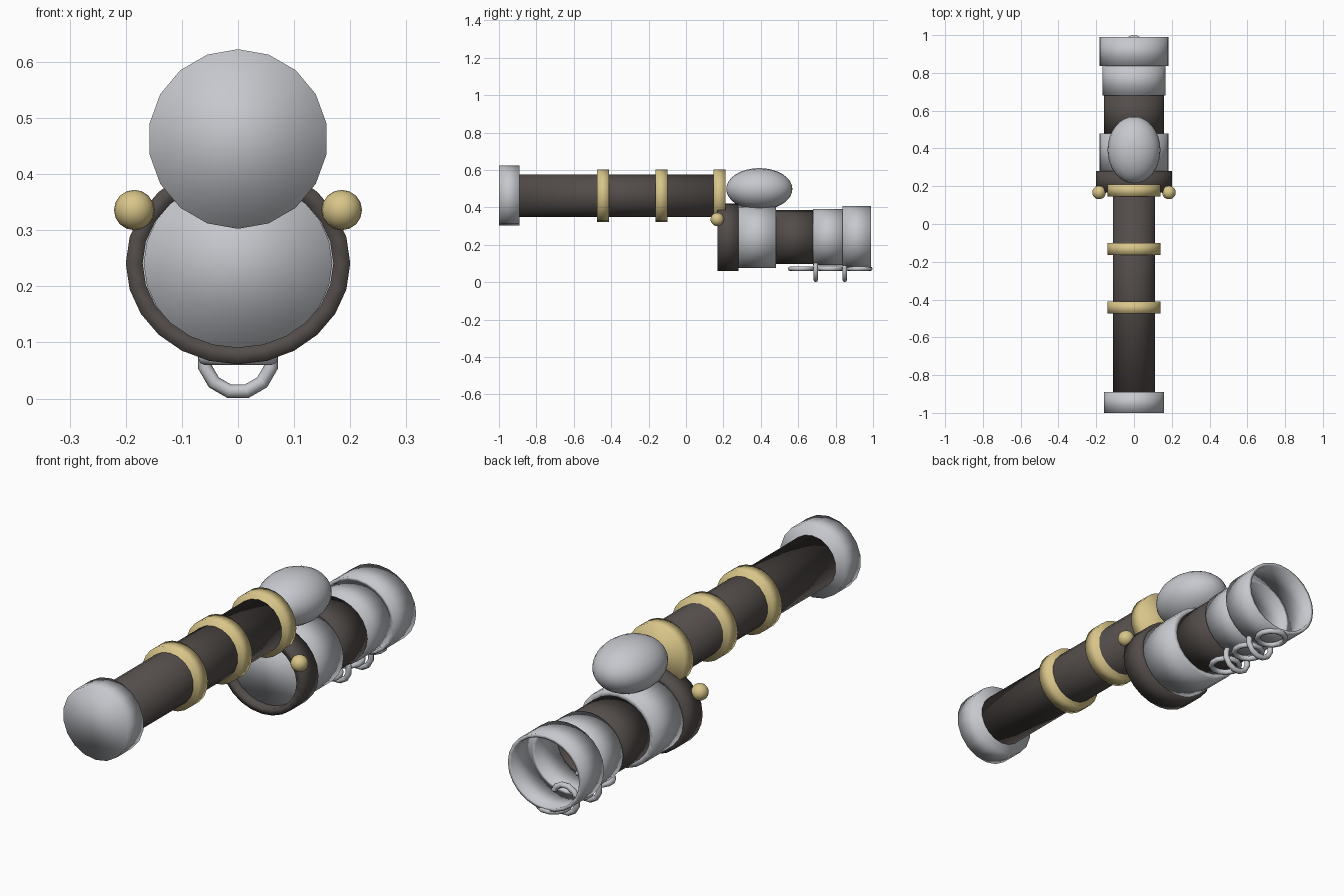
import bpy, bmesh, math
from mathutils import Matrix

old = bpy.data.objects.get("Cube")
if old:
    bpy.data.objects.remove(old, do_unlink=True)


def material(name, rgb):
    m = bpy.data.materials.new(name)
    m.use_nodes = True
    colour = (*rgb, 1)
    m.diffuse_color = colour
    m.node_tree.nodes["Principled BSDF"].inputs["Base Color"].default_value = colour
    return m


SILVER = material("silver", (0.56, 0.575, 0.61))
GOLD = material("gold", (0.69, 0.56, 0.25))
DARK = material("dark_brown", (0.085, 0.073, 0.068))


def add_object(name, bm, mat):
    bmesh.ops.recalc_face_normals(bm, faces=bm.faces)
    for f in bm.faces:
        f.smooth = True
    mesh = bpy.data.meshes.new(name)
    bm.to_mesh(mesh)
    bm.free()
    mesh.materials.append(mat)
    ob = bpy.data.objects.new(name, mesh)
    bpy.context.collection.objects.link(ob)
    return ob


def drum(name, mat, y0, y1, z, rx, rz, wall=0, sides=24):
    """Drum along y: solid, or an open tube when a wall is given."""
    bm = bmesh.new()

    def loop(y, inset):
        angles = [2 * math.pi * i / sides for i in range(sides)]
        return [bm.verts.new(((rx - inset) * math.sin(a), y, z + (rz - inset) * math.cos(a)))
                for a in angles]

    loops = [loop(y0, 0), loop(y1, 0)]
    if wall:
        loops += [loop(y1, wall), loop(y0, wall)]
        pairs = list(zip(loops, loops[1:] + loops[:1]))
    else:
        bm.faces.new(loops[0])
        bm.faces.new(loops[1])
        pairs = [(loops[0], loops[1])]
    for a, b in pairs:
        for i in range(sides):
            j = (i + 1) % sides
            bm.faces.new((a[i], a[j], b[j], b[i]))
    return add_object(name, bm, mat)


def ball(name, mat, centre, radii, u, v):
    """Ellipsoid with its poles along y."""
    bm = bmesh.new()
    place = (Matrix.Translation(centre) @ Matrix.Diagonal((*radii, 1))
             @ Matrix.Rotation(math.pi / 2, 4, 'X'))
    bmesh.ops.create_uvsphere(bm, u_segments=u, v_segments=v, radius=1, matrix=place)
    return add_object(name, bm, mat)


def link_ring(name, centre, upright, major=0.061, minor=0.0125, n=12, m=8):
    bm = bmesh.new()
    rows = []
    for i in range(n):
        a = 2 * math.pi * (i + 0.5) / n
        row = []
        for k in range(m):
            b = 2 * math.pi * k / m
            r, h = major + minor * math.cos(b), minor * math.sin(b)
            row.append(bm.verts.new((r * math.cos(a), r * math.sin(a), h)))
        rows.append(row)
    for i in range(n):
        for k in range(m):
            p, q, l = rows[i], rows[(i + 1) % n], (k + 1) % m
            bm.faces.new((p[k], q[k], q[l], p[l]))
    turn = Matrix.Rotation(math.pi / 2 if upright else 0, 4, 'X')
    bm.transform(Matrix.Translation(centre) @ turn)
    return add_object(name, bm, SILVER)


# Upper barrel with end cap and three gold bands
BARREL_Z = 0.4625
drum("barrel", DARK, -0.90, 0.20, BARREL_Z, 0.114, 0.114, sides=18)
drum("barrel_end_cap", SILVER, -1.0, -0.89, BARREL_Z, 0.16, 0.16, sides=18)
for i, y in enumerate((-0.443, -0.132, 0.178)):
    drum(f"barrel_band_{i + 1}", GOLD, y - 0.032, y + 0.032, BARREL_Z, 0.14, 0.14)

# Egg-shaped dome behind the barrel
ball("dome", SILVER, (0, 0.392, 0.498), (0.14, 0.177, 0.112), 24, 16)

# Lower sleeve, built from slightly flattened tubes
BODY_Z = 0.241
drum("front_collar", DARK, 0.168, 0.28, BODY_Z, 0.2, 0.18, wall=0.03)
drum("front_plate", SILVER, 0.2, 0.285, BODY_Z, 0.168, 0.153)
drum("silver_sleeve", SILVER, 0.275, 0.48, BODY_Z, 0.183, 0.166, wall=0.03)
drum("dark_sleeve", DARK, 0.47, 0.69, BODY_Z, 0.16, 0.144, wall=0.012)
drum("inner_cuff", SILVER, 0.68, 0.845, BODY_Z, 0.167, 0.151, wall=0.015)
drum("outer_cuff", SILVER, 0.837, 0.99, BODY_Z, 0.183, 0.167, wall=0.015)

# Side knobs
for side, x in (("left", 0.185), ("right", -0.185)):
    ball(f"{side}_knob", GOLD, (x, 0.167, 0.336), (0.036,) * 3, 16, 10)

# Chain of alternating links below the sleeve
for i in range(5):
    link_ring(f"chain_link_{i + 1}", (0, 0.616 + 0.0775 * i, 0.072), i % 2 == 1)
